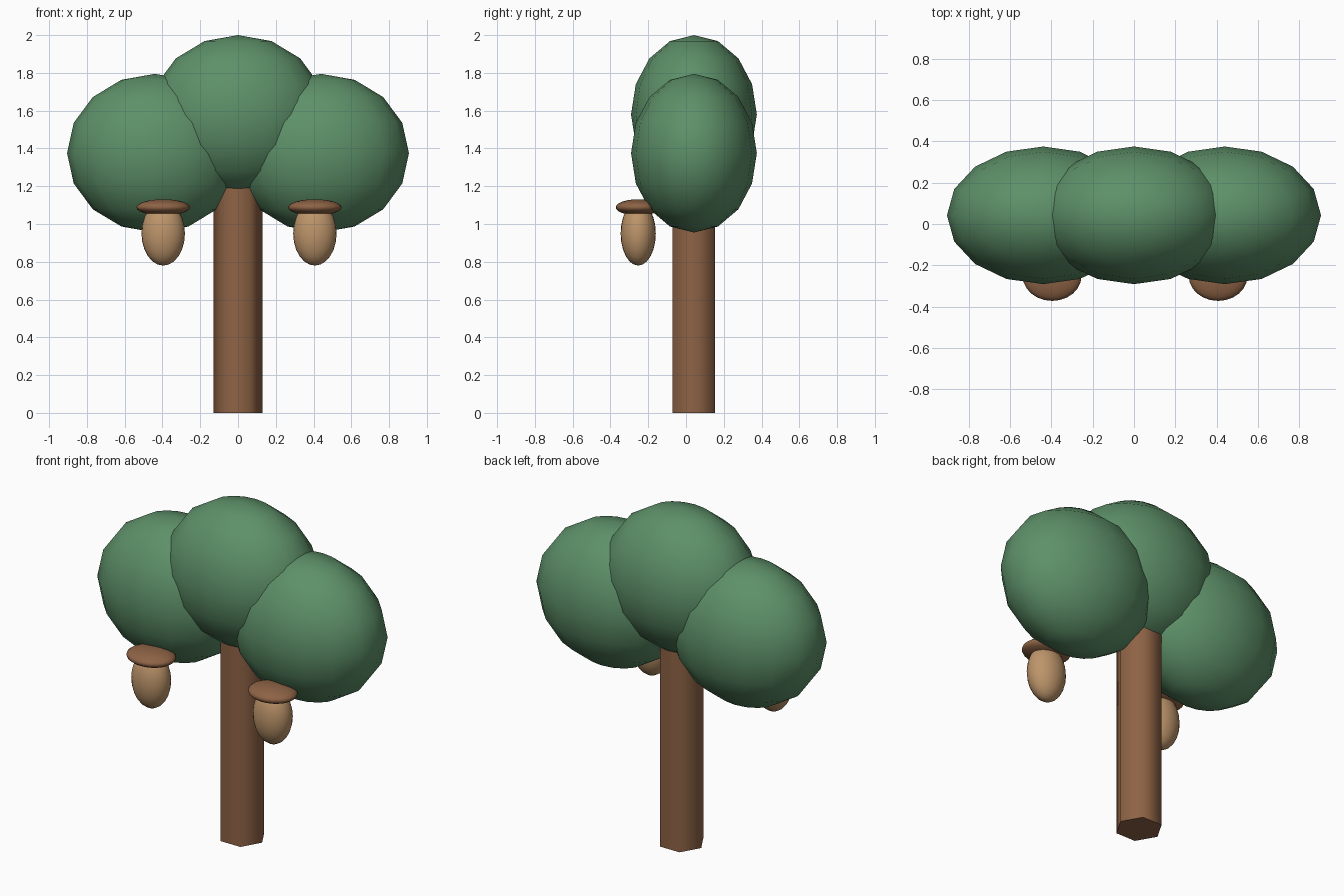
import bpy
import math

cube = bpy.data.objects.get("Cube")
if cube:
    bpy.data.objects.remove(cube, do_unlink=True)


def make_material(name, rgb):
    mat = bpy.data.materials.new(name)
    mat.use_nodes = True
    color = (*rgb, 1.0)
    mat.diffuse_color = color
    mat.node_tree.nodes["Principled BSDF"].inputs["Base Color"].default_value = color
    return mat


leaf_green = make_material("leaf green", (0.11, 0.28, 0.14))
bark_brown = make_material("bark brown", (0.27, 0.125, 0.06))
nut_tan = make_material("nut tan", (0.51, 0.30, 0.145))


def finish(name, mat, angle):
    obj = bpy.context.object
    obj.name = name
    obj.data.materials.append(mat)
    bpy.ops.object.transform_apply(location=False, rotation=False, scale=True)
    bpy.ops.object.shade_smooth_by_angle(angle=math.radians(angle))


def ellipsoid(name, center, radii, mat, segments=16, rings=8):
    bpy.ops.mesh.primitive_uv_sphere_add(segments=segments, ring_count=rings,
                                         radius=1, location=center)
    bpy.context.object.scale = radii
    finish(name, mat, 180)


TREE_Y = 0.042

# Six-sided trunk, its top hidden in the foliage
TRUNK_HEIGHT = 1.36
bpy.ops.mesh.primitive_cylinder_add(vertices=6, radius=0.13, depth=TRUNK_HEIGHT,
                                    location=(0, TREE_Y, TRUNK_HEIGHT / 2),
                                    rotation=(0, 0, math.radians(30)))
finish("trunk", bark_brown, 70)

# Three overlapping foliage clumps
CLUMP = (0.465, 0.333, 0.42)
ellipsoid("foliage_middle", (0, TREE_Y, 1.58), CLUMP, leaf_green)
for side, x in (("left", 0.44), ("right", -0.44)):
    ellipsoid(f"foliage_{side}", (x, TREE_Y, 1.375), CLUMP, leaf_green)

# Hanging acorns: an egg-shaped nut under a flattened cap
for side, x in (("left", 0.407), ("right", -0.396)):
    ellipsoid(f"nut_{side}", (x, -0.253, 0.95), (0.115, 0.093, 0.17), nut_tan, 24, 12)
    ellipsoid(f"nut_cap_{side}", (x, -0.253, 1.088), (0.142, 0.119, 0.043),
              bark_brown, 24, 12)
